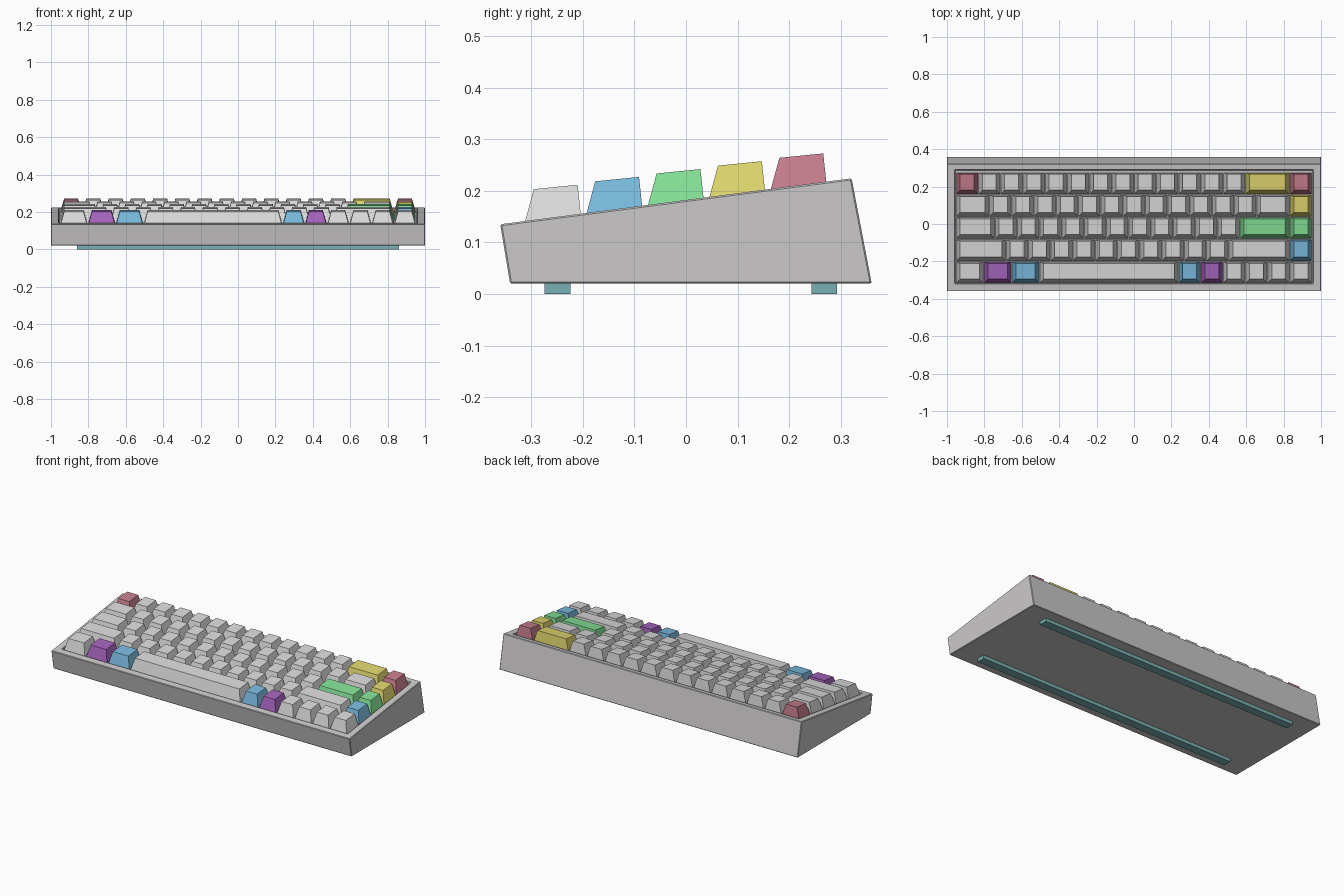
import bpy, bmesh

if "Cube" in bpy.data.objects:
    bpy.data.objects.remove(bpy.data.objects["Cube"])

def srgb(r, g, b):
    f = lambda c: (c / 255 / 12.92) if c < 10 else ((c / 255 + 0.055) / 1.055) ** 2.4
    return (f(r), f(g), f(b), 1.0)

def material(name, rgb):
    m = bpy.data.materials.new(name)
    m.diffuse_color = srgb(*rgb)
    m.use_nodes = True
    m.node_tree.nodes["Principled BSDF"].inputs["Base Color"].default_value = m.diffuse_color
    return m

MATS = {
    "c": material("case grey", (203, 201, 202)),
    "w": material("key light grey", (220, 219, 220)),
    "r": material("key red", (197, 125, 141)),
    "y": material("key yellow", (223, 213, 110)),
    "g": material("key green", (132, 224, 150)),
    "b": material("key blue", (122, 186, 222)),
    "p": material("key purple", (164, 100, 188)),
    "t": material("foot teal", (122, 176, 180)),
}

def finish(name, bm, mat):
    bmesh.ops.recalc_face_normals(bm, faces=bm.faces)
    me = bpy.data.meshes.new(name)
    bm.to_mesh(me)
    bm.free()
    me.materials.append(MATS[mat])
    ob = bpy.data.objects.new(name, me)
    bpy.context.collection.objects.link(ob)
    return ob

def hexahedron(name, lower, upper, mat):
    """Closed solid from two matching four-point loops."""
    bm = bmesh.new()
    a = [bm.verts.new(p) for p in lower]
    b = [bm.verts.new(p) for p in upper]
    bm.faces.new(a)
    bm.faces.new(b)
    for i in range(4):
        j = (i + 1) % 4
        bm.faces.new((a[i], a[j], b[j], b[i]))
    return finish(name, bm, mat)

def surface(y):
    """Height of the sloping case top."""
    return 0.135 + 0.1307 * (y + 0.36)

# Case: wedge profile extruded across x, with a sunken key well
DEPTH = 0.016
bm = bmesh.new()
profile = [(-0.341, 0.02), (0.36, 0.02), (0.321, surface(0.321)), (-0.36, surface(-0.36))]
left = [bm.verts.new((-1, y, z)) for y, z in profile]
right = [bm.verts.new((1, y, z)) for y, z in profile]
bm.faces.new(left)
bm.faces.new(right)
for i in range(4):
    j = (i + 1) % 4
    f = bm.faces.new((left[i], left[j], right[j], right[i]))
    if i == 2:
        top = f
bmesh.ops.inset_region(bm, faces=[top], thickness=0.04)
def fit(face, drop):
    for v in face.verts:
        v.co.x = 0.957 if v.co.x > 0 else -0.957
        v.co.y = 0.288 if v.co.y > 0 else -0.318
        v.co.z = surface(v.co.y) - drop
fit(top, 0)
bmesh.ops.inset_region(bm, faces=[top], thickness=0.001)
fit(top, DEPTH)
case = finish("case", bm, "c")
bev = case.modifiers.new("edge_bevel", "BEVEL")
bev.width = 0.003
bev.segments = 1
bev.limit_method = "ANGLE"

# Keys: rows from front to back, each entry is (width in units, colour)
U = 0.119
ROWS = [
    [(1.25, "w"), (1.25, "p"), (1.25, "b"), (6.25, "w"), (1, "b"), (1, "p")] + [(1, "w")] * 4,
    [(2.25, "w")] + [(1, "w")] * 10 + [(2.75, "w"), (1, "b")],
    [(1.75, "w")] + [(1, "w")] * 11 + [(2.25, "g"), (1, "g")],
    [(1.5, "w")] + [(1, "w")] * 12 + [(1.5, "w"), (1, "y")],
    [(1, "r")] + [(1, "w")] * 12 + [(2, "y"), (1, "r")],
]
for r, row in enumerate(ROWS):
    y0 = -0.312 + U * r
    yb = (y0 - 0.004, y0 + 0.1095)
    yt = (y0 + 0.017, y0 + 0.102)
    zt = (0.203 + 0.0152 * r, 0.2115 + 0.0152 * r)
    x = -8 * U
    for k, (w, col) in enumerate(row):
        x1 = x + w * U
        e, t = 0.002, 0.0225
        lower = [(x + e, yb[0], surface(yb[0]) - DEPTH), (x1 - e, yb[0], surface(yb[0]) - DEPTH),
                 (x1 - e, yb[1], surface(yb[1]) - DEPTH), (x + e, yb[1], surface(yb[1]) - DEPTH)]
        upper = [(x + t, yt[0], zt[0]), (x1 - t, yt[0], zt[0]),
                 (x1 - t, yt[1], zt[1]), (x + t, yt[1], zt[1])]
        name = "space_bar" if w > 6 else f"key_row{r + 1}_{k + 1}"
        hexahedron(name, lower, upper, col)
        x = x1

# Feet: two long strips under the case
for name, y in (("front_foot", -0.249), ("back_foot", 0.268)):
    loop = lambda z: [(-0.86, y - 0.025, z), (0.86, y - 0.025, z),
                      (0.86, y + 0.025, z), (-0.86, y + 0.025, z)]
    hexahedron(name, loop(0.0), loop(0.021), "t")
